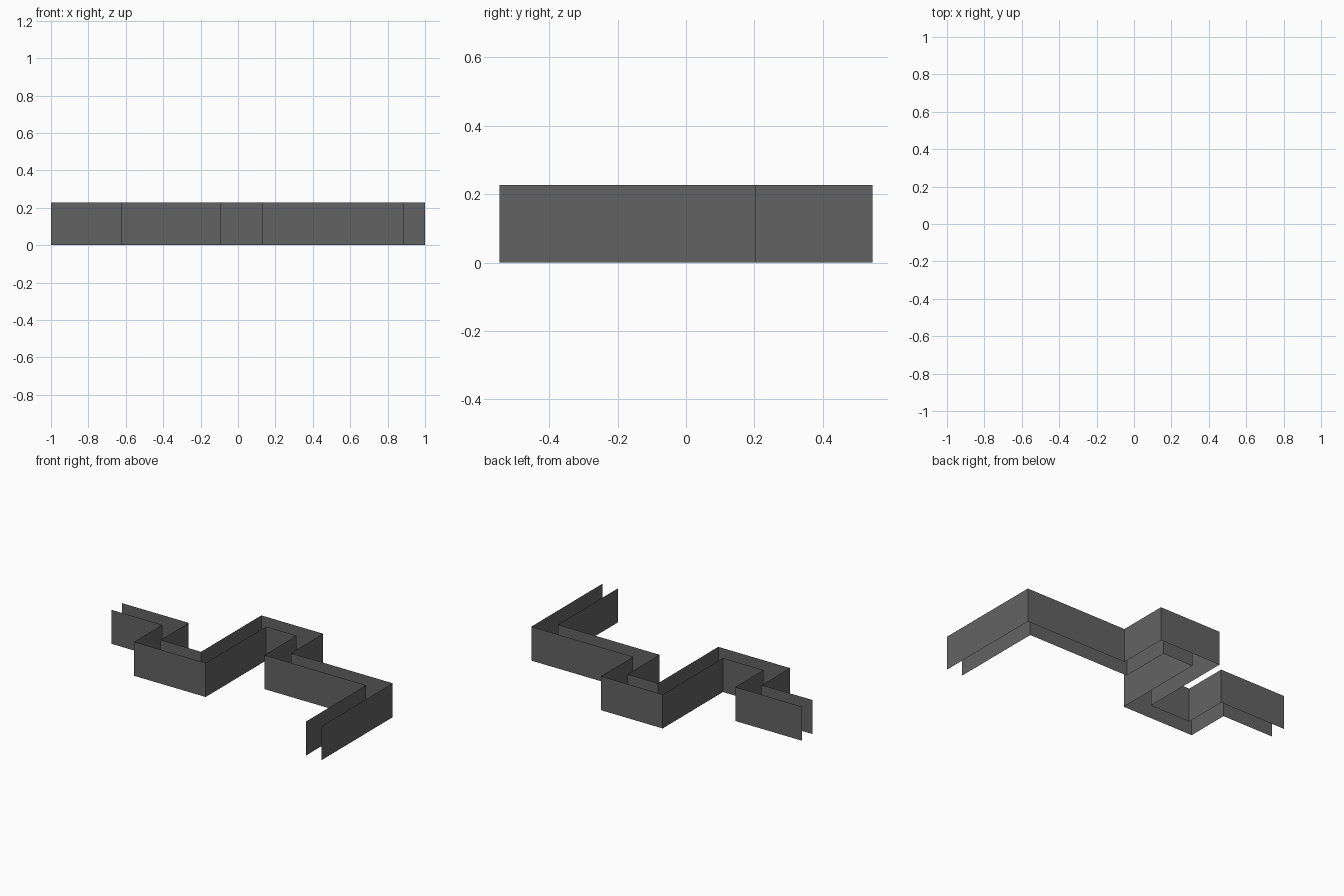
import bpy
from mathutils import Vector

if "Cube" in bpy.data.objects:
    bpy.data.objects.remove(bpy.data.objects["Cube"])

HEIGHT = 0.227
WIDTH = 0.115

# Plan path of the near wall, left end to right end
PATH = [Vector(p) for p in (
    (-1.0, 0.09), (-0.623, 0.09), (-0.623, -0.207), (-0.094, -0.207),
    (-0.094, 0.43), (0.132, 0.43), (0.132, 0.09), (0.885, 0.09), (0.885, -0.545))]

# Dark grey surface
dark_grey = bpy.data.materials.new("dark_grey")
dark_grey.diffuse_color = (0.124, 0.124, 0.124, 1)
dark_grey.use_nodes = True
dark_grey.node_tree.nodes["Principled BSDF"].inputs["Base Color"].default_value = dark_grey.diffuse_color


def offset_left(path, dist):
    """Parallel path for right-angled corners."""
    normals = []
    for a, b in zip(path, path[1:]):
        d = (b - a).normalized()
        normals.append(Vector((-d.y, d.x)))
    result = []
    for i, p in enumerate(path):
        n = Vector((0, 0))
        if i > 0:
            n += normals[i - 1]
        if i < len(normals):
            n += normals[i]
        result.append(p + n * dist)
    return result


def thin_wall(name, path):
    """Upright sheet without thickness along a plan path."""
    n = len(path)
    verts = [(p.x, p.y, z) for z in (0, HEIGHT) for p in path]
    faces = [(i, i + 1, n + i + 1, n + i) for i in range(n - 1)]
    mesh = bpy.data.meshes.new(name)
    mesh.from_pydata(verts, [], faces)
    mesh.update()
    mesh.materials.append(dark_grey)
    obj = bpy.data.objects.new(name, mesh)
    bpy.context.collection.objects.link(obj)
    return obj


# Two parallel walls of the open zigzag channel, facing outwards
thin_wall("front_wall", PATH)
thin_wall("back_wall", offset_left(PATH, WIDTH)[::-1])
